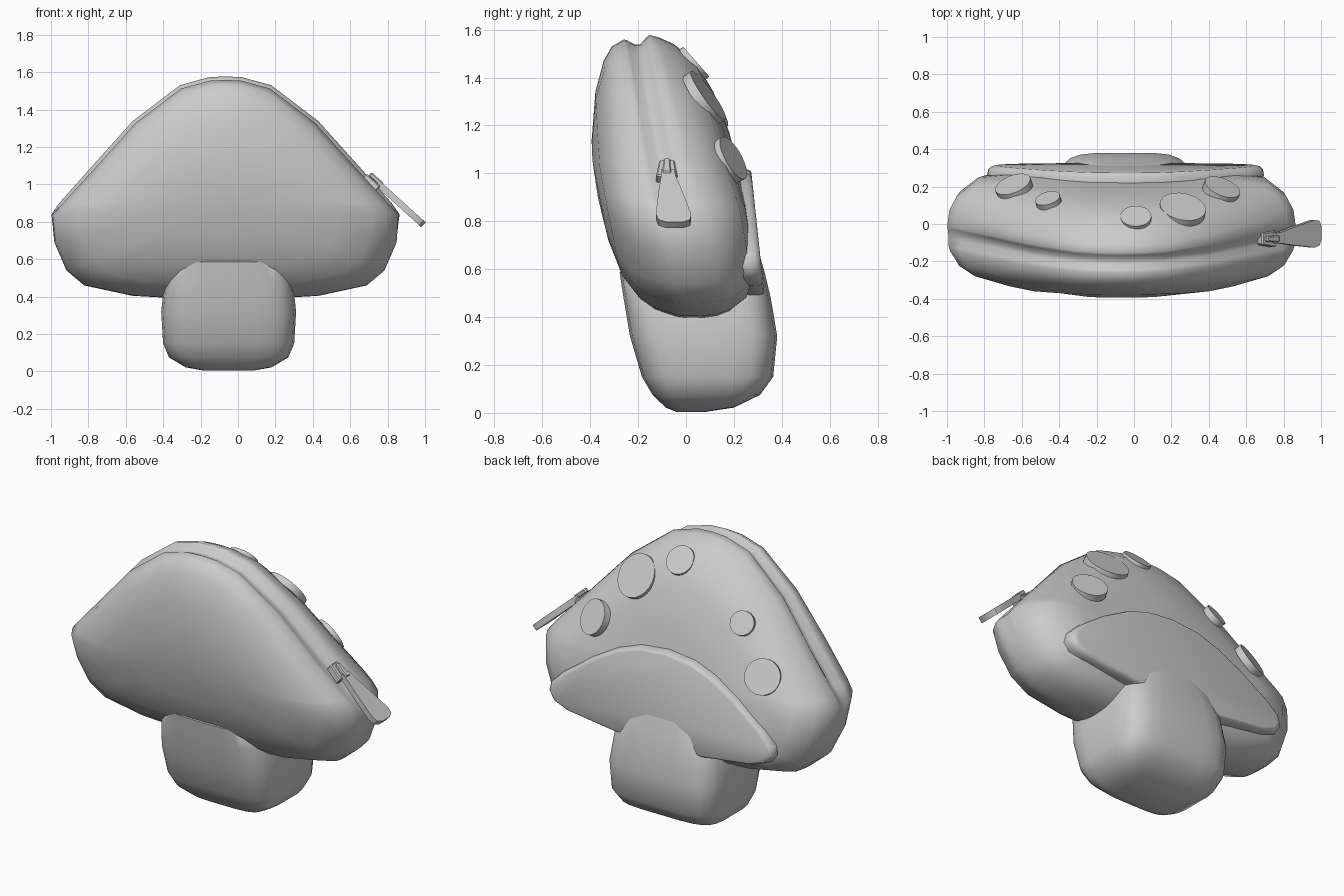
import bpy, bmesh, math
from mathutils import Vector

if "Cube" in bpy.data.objects:
    bpy.data.objects.remove(bpy.data.objects["Cube"])

grey = bpy.data.materials.new("plain_grey")
grey.diffuse_color = (0.6, 0.6, 0.6, 1)
grey.use_nodes = True
grey.node_tree.nodes["Principled BSDF"].inputs["Base Color"].default_value = grey.diffuse_color


def finish(name, bm, angle=40, bevel=0, segments=2):
    bmesh.ops.recalc_face_normals(bm, faces=bm.faces)
    me = bpy.data.meshes.new(name)
    bm.to_mesh(me)
    bm.free()
    me.materials.append(grey)
    ob = bpy.data.objects.new(name, me)
    bpy.context.collection.objects.link(ob)
    bpy.ops.object.select_all(action='DESELECT')
    ob.select_set(True)
    bpy.context.view_layer.objects.active = ob
    if bevel:
        mod = ob.modifiers.new("soft_edge", 'BEVEL')
        mod.width, mod.segments = bevel, segments
        bpy.ops.object.modifier_apply(modifier=mod.name)
    bpy.ops.object.shade_smooth_by_angle(angle=math.radians(angle))
    return ob


def loft(rings, start=None, end=None):
    """Skin closed rings; ends close to a point or to a flat face."""
    bm = bmesh.new()
    loops = [[bm.verts.new(p) for p in r] for r in rings]
    n = len(loops[0])
    for a, b in zip(loops, loops[1:]):
        for i in range(n):
            j = (i + 1) % n
            bm.faces.new((a[i], a[j], b[j], b[i]))
    for loop, tip in ((loops[0], start), (loops[-1], end)):
        if tip is None:
            bm.faces.new(loop)
        else:
            v = bm.verts.new(tip)
            for i in range(n):
                bm.faces.new((loop[i], loop[(i + 1) % n], v))
    return bm


def mirrored(half):
    """Complete a half outline that starts and ends on the centre line."""
    return half + [(-x, z) for x, z in reversed(half) if x > 0]


# Mushroom cap: pillow made of scaled outlines, leaning forward at the top
CX, CZ = -0.067, 0.9
cap_outline = mirrored([(0, 1.578), (.09, 1.573), (.245, 1.53), (.495, 1.34), (.72, 1.09),
                        (.89, .9), (.934, .84), (.915, .69), (.85, .54), (.755, .46),
                        (.5, .405), (.25, .39), (0, .385)])


def cap_point(x, z, s, d):
    z2 = CZ + (z - CZ) * s
    side = (abs(x) / .93) ** 2          # the cap stays thick towards its sides
    if d < 0:
        d *= (1 - .55 * max(0, z2 - 1.05)) * (1 + .12 * side * s ** 3)
    elif d > .07:
        d *= 1 + .45 * side * s ** 3
    return (CX + x * s, d - .2 * (z2 - .5), z2)


def cap_ring(s, d, groove=0, rim=0):
    pts = []
    for x, z in cap_outline:
        g = 1 if z > 1 else .7 if z > .88 else .15 if z > .8 else 0
        pts.append(cap_point(x, z, s - groove * g - rim * (1 - g), d))
    return pts


cap_rings = [cap_ring(*r) for r in (
    (.35, -.28), (.65, -.25), (.84, -.195), (.93, -.14), (.972, -.066, 0, -.012),
    (.964, -.045, 0, -.03), (1, -.01, .058), (1, .016, .058), (.99, .045, .01, -.008),
    (1, .062, 0, .004), (.985, .1), (.945, .155), (.84, .232), (.65, .282), (.4, .315))]
finish("mushroom_cap", loft(cap_rings, cap_point(0, 0.9, 0, -.288),
                            cap_point(0, .9, 0, .33)), 65)

# Stem: stacked rounded squares
stem_rings = []
for z, y0, y1, hx in ((.004, -.04, .08, .13), (.022, -.085, .20, .23), (.075, -.14, .31, .32),
                      (.15, -.185, .365, .352), (.32, -.235, .382, .362), (.48, -.262, .355, .345),
                      (.585, -.278, .33, .3), (.67, -.2, .305, .2)):
    ring = []
    for k in range(24):
        a = math.tau * (k + .5) / 24
        c, s = math.cos(a), math.sin(a)
        e = 2 / 4.5
        ring.append((-.05 + hx * math.copysign(abs(c) ** e, c),
                     (y0 + y1) / 2 + (y1 - y0) / 2 * math.copysign(abs(s) ** e, s), z))
    stem_rings.append(ring)
finish("stem", loft(stem_rings), 50)

# Back panel: flat padded arch
panel = mirrored([(0, 1.02), (.18, 1.0), (.32, .95), (.48, .86), (.66, .73), (.73, .66),
                  (.74, .61), (.71, .565), (.62, .53), (.3, .49), (0, .48)])


def panel_ring(scale, depth):
    return [(-.045 + x * scale, .275 + (1 - z) * .1 - depth,
             .74 + (z - .74) * scale) for x, z in panel]


finish("back_panel", loft([panel_ring(.96, .2), panel_ring(1, .05), panel_ring(.992, .022),
                           panel_ring(.97, .005), panel_ring(.94, 0)]), 60)

# Round spots on the back of the cap
for i, (pos, normal, r) in enumerate((
        ((.01, .035, 1.46), (0, .75, .66), .083),
        ((.26, .085, 1.32), (.17, .8, .57), .125),
        ((.47, .19, 1.06), (.34, .82, .46), .1),
        ((-.46, .13, 1.25), (-.25, .83, .5), .068),
        ((-.645, .205, 1.01), (-.33, .82, .46), .1))):
    n = Vector(normal).normalized()
    rot = n.to_track_quat('Z', 'Y').to_matrix().to_4x4()
    bm = bmesh.new()
    bmesh.ops.create_cone(bm, cap_ends=True, segments=24, radius1=r, radius2=r, depth=.04)
    bmesh.ops.transform(bm, matrix=rot, verts=bm.verts)
    bmesh.ops.translate(bm, vec=Vector(pos) - n * .01, verts=bm.verts)
    finish(f"spot_{i + 1}", bm, 30)

# Zipper: frame running down the slope of the cap
along = Vector((.74, 0, -.67))
out = Vector((.67, 0, .74))
base = Vector((.72, -.08, 1.02))


def place(u, y, h):
    return base + along * u + out * h + Vector((0, y, 0))


def zip_box(name, u0, u1, hw, h0, h1):
    rings = [[place(u, y, h) for u, y in ((u0, -hw * .7), (u0, hw * .7), (u1, hw), (u1, -hw))]
             for h in (h0, h1)]
    finish(name, loft(rings), 30, .006, 1)


zip_box("zipper_slider", -.05, .05, .045, -.04, .006)
zip_box("zipper_bridge", -.035, .055, .02, .004, .03)

pull_edge = [(.03, .028), (.07, .03), (.16, .048), (.31, .074), (.345, .066), (.36, .035)]
pull = [(u, w + u * .09) for u, w in pull_edge]
pull += [(u, -w + u * .09) for u, w in reversed(pull_edge)]
finish("zipper_pull", loft([[place(u, y, h) for u, y in pull] for h in (-.01, .025)]), 30)
